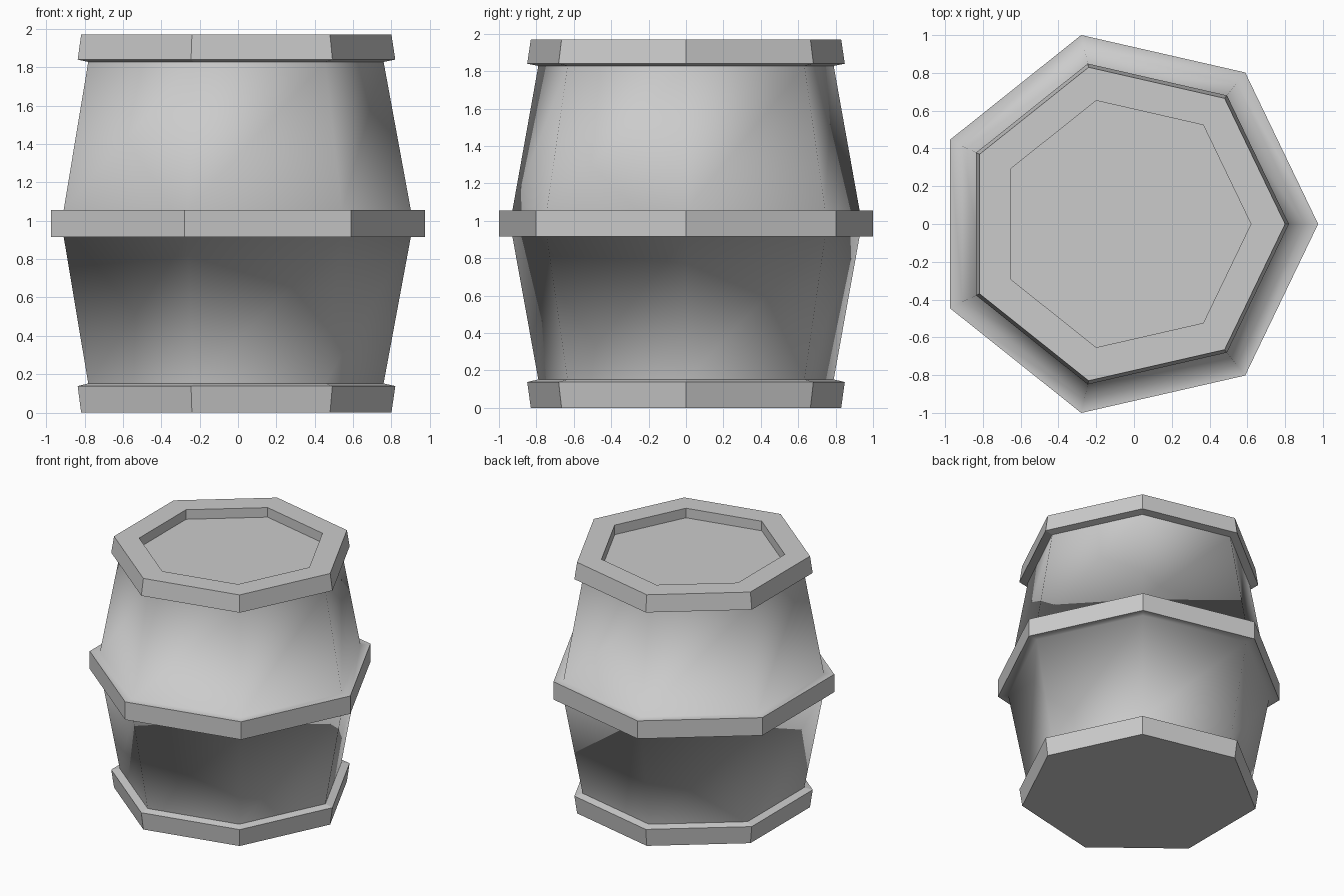
import bpy, bmesh, math

if "Cube" in bpy.data.objects:
    bpy.data.objects.remove(bpy.data.objects["Cube"])

SIDES = 7
CX = -0.051  # centres the heptagon's bounds on x = 0

# (radius, height) from the bottom edge up, over the rim and into the lid recess
PROFILE = [
    (0.851, 0.0), (0.871, 0.138),      # bottom hoop
    (0.81, 0.152), (0.952, 0.916),     # lower staves
    (1.026, 0.916), (1.026, 1.056),    # middle hoop
    (0.952, 1.056), (0.81, 1.828),     # upper staves
    (0.871, 1.84), (0.851, 1.97),      # top hoop
    (0.67, 1.97), (0.67, 1.895),       # rim and lid recess
]
SMOOTH_BANDS = {2, 3, 5, 6}  # staves blend into the middle hoop's ledges


def ring(bm, radius, z):
    step = 2 * math.pi / SIDES
    return [bm.verts.new((CX + radius * math.cos(i * step),
                          radius * math.sin(i * step), z)) for i in range(SIDES)]


bm = bmesh.new()
rings = [ring(bm, r, z) for r, z in PROFILE]

# Hoops and staves
for band, (low, high) in enumerate(zip(rings, rings[1:])):
    for i in range(SIDES):
        j = (i + 1) % SIDES
        face = bm.faces.new((low[i], low[j], high[j], high[i]))
        face.smooth = band in SMOOTH_BANDS

# Base and recessed lid
bm.faces.new(rings[0][::-1])
bm.faces.new(rings[-1])

mesh = bpy.data.meshes.new("barrel")
bm.to_mesh(mesh)
bm.free()
barrel = bpy.data.objects.new("barrel", mesh)
bpy.context.collection.objects.link(barrel)
